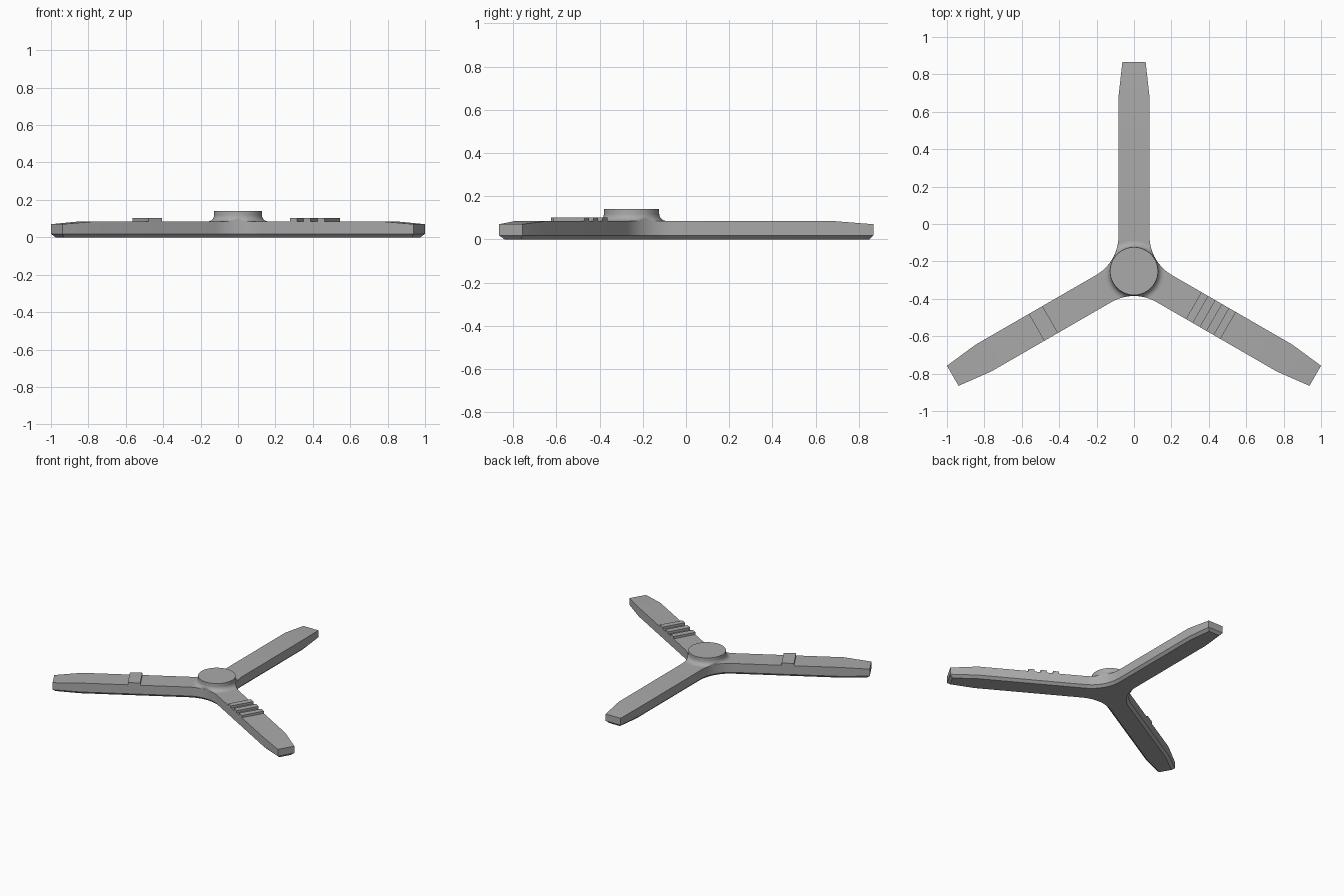
import bpy, bmesh, math
from mathutils import Vector

if "Cube" in bpy.data.objects:
    bpy.data.objects.remove(bpy.data.objects["Cube"])

HUB_Y = -0.252
W, TIP_W, LEN, TAPER = 0.083, 0.062, 1.119, 0.93   # arm half widths, reach, taper start
R = 0.24                                           # fillet radius between arms
TOP, TIP_TOP, CH = 0.085, 0.07, 0.018              # heights and bottom chamfer
ARMS = [math.radians(a) for a in (90, 210, 330)]
D = (W + R) / math.sin(math.pi / 3)                # fillet centre distance
SEG = 14

grey = bpy.data.materials.new("grey plastic")
grey.diffuse_color = (0.4, 0.4, 0.4, 1)
grey.use_nodes = True
grey.node_tree.nodes["Principled BSDF"].inputs["Base Color"].default_value = grey.diffuse_color


def polar(r, a):
    return Vector((r * math.cos(a), r * math.sin(a)))


def arm_point(a, t, s):
    return polar(t, a) + polar(s, a + math.pi / 2)


def finish(bm, name, smooth=True):
    bmesh.ops.recalc_face_normals(bm, faces=bm.faces)
    me = bpy.data.meshes.new(name)
    bm.to_mesh(me)
    bm.free()
    ob = bpy.data.objects.new(name, me)
    bpy.context.collection.objects.link(ob)
    me.materials.append(grey)
    ob.location.y = HUB_Y
    if smooth:
        bpy.ops.object.select_all(action='DESELECT')
        ob.select_set(True)
        bpy.context.view_layer.objects.active = ob
        bpy.ops.object.shade_smooth_by_angle(angle=math.radians(25))
    return ob


def outline(c):
    """Three-armed outline inset by c: list of (point, is_tip)."""
    pts = []
    for a in ARMS:
        for t, s, tip in ((TAPER, c - W, False), (LEN - c, c - TIP_W, True),
                          (LEN - c, TIP_W - c, True), (TAPER, W - c, False)):
            pts.append((arm_point(a, t, s), tip))
        centre = polar(D, a + math.pi / 3)
        for i in range(SEG + 1):
            ang = a + math.radians(270 - 60 * i / SEG)
            pts.append((centre + polar(R + c, ang), False))
    return pts


# Three-armed body: chamfered bottom, straight sides, sloped tips
bm = bmesh.new()
layers = []
for c, z, tip_z in ((CH, 0, 0), (0, CH, CH), (0, TOP, TIP_TOP)):
    layers.append([bm.verts.new((p.x, p.y, tip_z if tip else z)) for p, tip in outline(c)])
n = len(layers[0])
for lo, hi in zip(layers, layers[1:]):
    for i in range(n):
        j = (i + 1) % n
        bm.faces.new((lo[i], lo[j], hi[j], hi[i]))
bm.faces.new(layers[0][::-1])
step = SEG + 5
bm.faces.new([v for i, v in enumerate(layers[2]) if i % step not in (1, 2)])
for k in range(3):
    bm.faces.new(layers[2][k * step:k * step + 4])
finish(bm, "three_arm_body")

# Hub: round cap with a cove that flows into the arms, trimmed at the crotches
HUB_R, HUB_TOP, COVE = 0.128, 0.14, 0.034
profile = [(HUB_R, HUB_TOP)]
for i in range(9):
    q = math.radians(90 * i / 8)
    profile.append((HUB_R + COVE * (1 - math.cos(q)), TOP + COVE * (1 - math.sin(q))))
profile.append((HUB_R + COVE, TOP - 0.01))


def body_radius(ang):
    """Distance from the hub axis to the crotch fillet in this direction."""
    d = (ang - ARMS[0]) % (2 * math.pi / 3) - math.pi / 3
    disc = R * R - (D * math.sin(d)) ** 2
    return D * math.cos(d) - math.sqrt(disc) - 0.0005 if disc > 0 else 1


bm = bmesh.new()
N = 72
rings = []
for r, z in profile:
    ring = []
    for i in range(N):
        a = 2 * math.pi * i / N
        lim = body_radius(a)
        p = polar(min(r, lim), a)
        ring.append(bm.verts.new((p.x, p.y, z)))
    rings.append(ring)
for hi, lo in zip(rings, rings[1:]):
    for i in range(N):
        j = (i + 1) % N
        bm.faces.new((lo[i], lo[j], hi[j], hi[i]))
bm.faces.new(rings[0])
bm.faces.new(rings[-1][::-1])
finish(bm, "hub")


# Raised bars across the arms
def bar(name, a, t0, t1, z1=0.102):
    bm = bmesh.new()
    corners = [arm_point(a, t, s) for t, s in ((t0, -W), (t1, -W), (t1, W), (t0, W))]
    base = bm.faces.new([bm.verts.new((p.x, p.y, TOP - 0.005)) for p in corners])
    ext = bmesh.ops.extrude_face_region(bm, geom=[base], use_keep_orig=True)
    for v in (g for g in ext["geom"] if isinstance(g, bmesh.types.BMVert)):
        v.co.z = z1
    finish(bm, name, smooth=False)


bar("single_bar", ARMS[1], 0.517, 0.602)
for k in range(3):
    t = 0.368 + 0.085 * k
    bar(f"triple_bar_{k + 1}", ARMS[2], t, t + 0.043)
